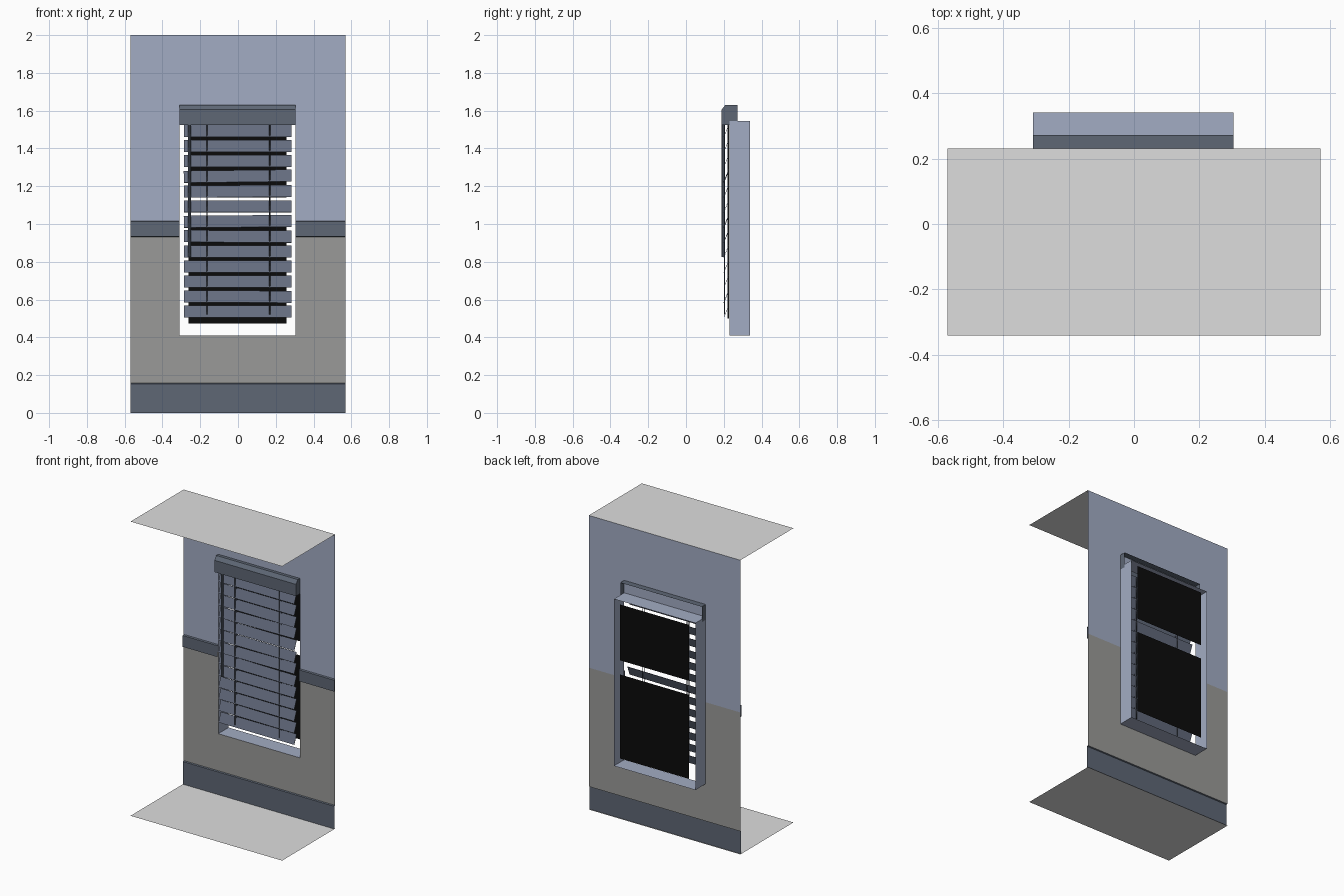
import bpy, bmesh, math

if "Cube" in bpy.data.objects:
    bpy.data.objects.remove(bpy.data.objects["Cube"])


def srgb(r, g, b):
    f = lambda c: ((c / 255 + 0.055) / 1.055) ** 2.4 if c > 10 else c / 255 / 12.92
    return (f(r), f(g), f(b), 1)


def material(name, *rgb):
    m = bpy.data.materials.new(name)
    m.diffuse_color = srgb(*rgb)
    m.use_nodes = True
    m.node_tree.nodes["Principled BSDF"].inputs["Base Color"].default_value = m.diffuse_color
    return m


PALE = material("pale grey", 222, 222, 222)
BLUE = material("dusty blue", 162, 172, 195)
GREY = material("warm grey", 154, 154, 152)
TRIM = material("dark slate", 94, 103, 117)
SLAT = material("slate blue", 100, 108, 126)
CORD = material("charcoal", 58, 62, 70)
BLACK = material("black", 11, 11, 11)

W, Y0, Y1 = 0.57, 0.23, 0.34          # half width, wall plane, rear of recess
HL, HR, HB, HT = -0.309, 0.304, 0.41, 1.545   # window opening
SPLIT = 0.965                          # wall colour change height


def make(name, bm, mat):
    bmesh.ops.remove_doubles(bm, verts=bm.verts, dist=1e-5)
    me = bpy.data.meshes.new(name)
    bm.to_mesh(me)
    bm.free()
    me.materials.append(mat)
    ob = bpy.data.objects.new(name, me)
    bpy.context.collection.objects.link(ob)
    return ob


def quads(name, mat, faces):
    bm = bmesh.new()
    for f in faces:
        bm.faces.new([bm.verts.new(p) for p in f])
    return make(name, bm, mat)


def upright(x0, x1, z0, z1, y):
    """Rectangle facing the front (-y)."""
    return [(x0, y, z0), (x1, y, z0), (x1, y, z1), (x0, y, z1)]


def level(x0, x1, y0, y1, z):
    return [(x0, y0, z), (x1, y0, z), (x1, y1, z), (x0, y1, z)]


def strip(name, mat, profile, spans, caps=False):
    """Extrude an open (y, z) profile along x over each span."""
    bm = bmesh.new()
    for x0, x1 in spans:
        a = [bm.verts.new((x0, y, z)) for y, z in profile]
        b = [bm.verts.new((x1, y, z)) for y, z in profile]
        for i in range(len(profile) - 1):
            bm.faces.new((a[i], b[i], b[i + 1], a[i + 1]))
        if caps:
            bm.faces.new(a)
            bm.faces.new(b[::-1])
    return make(name, bm, mat)


def rod(name, mat, x, y, z0, z1, r, sides=6):
    bm = bmesh.new()
    bmesh.ops.create_cone(bm, cap_ends=True, segments=sides, radius1=r, radius2=r, depth=z1 - z0)
    bmesh.ops.translate(bm, verts=bm.verts, vec=(x, y, (z0 + z1) / 2))
    return make(name, bm, mat)


# floor and ceiling sheets
quads("floor", PALE, [level(-W, W, -0.34, Y0, 0)])
quads("ceiling", PALE, [level(-W, W, -0.34, Y0, 2)])

# two-tone wall around the opening
quads("upper_wall", BLUE, [
    upright(-W, HL, SPLIT, HT, Y0), upright(HR, W, SPLIT, HT, Y0),
    upright(-W, HL, HT, 2, Y0), upright(HL, HR, HT, 2, Y0), upright(HR, W, HT, 2, Y0)])
quads("lower_wall", GREY, [
    upright(-W, HL, HB, SPLIT, Y0), upright(HR, W, HB, SPLIT, Y0),
    upright(-W, HL, 0.157, HB, Y0), upright(HL, HR, 0.157, HB, Y0), upright(HR, W, 0.157, HB, Y0)])

# skirting and chair rail, open at the ends
strip("baseboard", TRIM, [(0.222, 0), (0.222, 0.154), (Y0, 0.158)], [(-W, W)])
strip("chair_rail", TRIM, [(Y0, 0.932), (0.22, 0.935), (0.22, 1.012), (Y0, 1.016)],
      [(-W, HL), (HR, W)])

# window recess sides
corners = [(HL, HB), (HL, HT), (HR, HT), (HR, HB)]
quads("window_recess", BLUE, [
    [(a[0], Y0, a[1]), (a[0], Y1, a[1]), (b[0], Y1, b[1]), (b[0], Y0, b[1])]
    for a, b in zip(corners, corners[1:] + corners[:1])])

# dark glass panes
for name, z0, z1 in (("upper_pane", 1.14, 1.52), ("lower_pane", 0.473, 1.044)):
    quads(name, BLACK, [upright(-0.262, 0.257, z0, z1, Y1)])

# blind head rail, open at the back
strip("head_rail", TRIM,
      [(0.188, 1.525), (0.188, 1.605), (0.208, 1.63), (0.272, 1.63), (0.272, 1.525)][:4] + [(0.272, 1.6299)],
      [(HL, HR)])
for name, x in (("head_rail_left_end", HL), ("head_rail_right_end", HR)):
    quads(name, TRIM, [[(x, 0.188, 1.525), (x, 0.188, 1.605), (x, 0.208, 1.63),
                        (x, 0.272, 1.63), (x, 0.272, 1.525)]])

# tilted slats, a few hanging slightly crooked
crooked = {3: -0.012, 4: -0.004, 6: -0.008, 7: 0.006, 11: 0.005}
for i in range(13):
    zc = 1.492 - i * 0.0797
    bm = bmesh.new()
    bmesh.ops.create_cube(bm, size=1)
    bmesh.ops.scale(bm, verts=bm.verts, vec=(0.57, 0.002, 0.068))
    ob = make("blind_slat", bm, SLAT)
    ob.location = (-0.002, 0.213, zc)
    ob.rotation_euler = (-math.radians(22), -crooked.get(i, 0) * -1, 0)

# ladder cords in front of and behind the slats
for x in (-0.165, 0.168):
    rod("front_cord", CORD, x, 0.203, 0.52, 1.525, 0.003, 4)
    rod("rear_cord", CORD, x, 0.224, 0.5, 1.525, 0.003, 4)

# tilt wand
rod("tilt_wand", TRIM, -0.256, 0.196, 0.825, 1.53, 0.008, 8)
